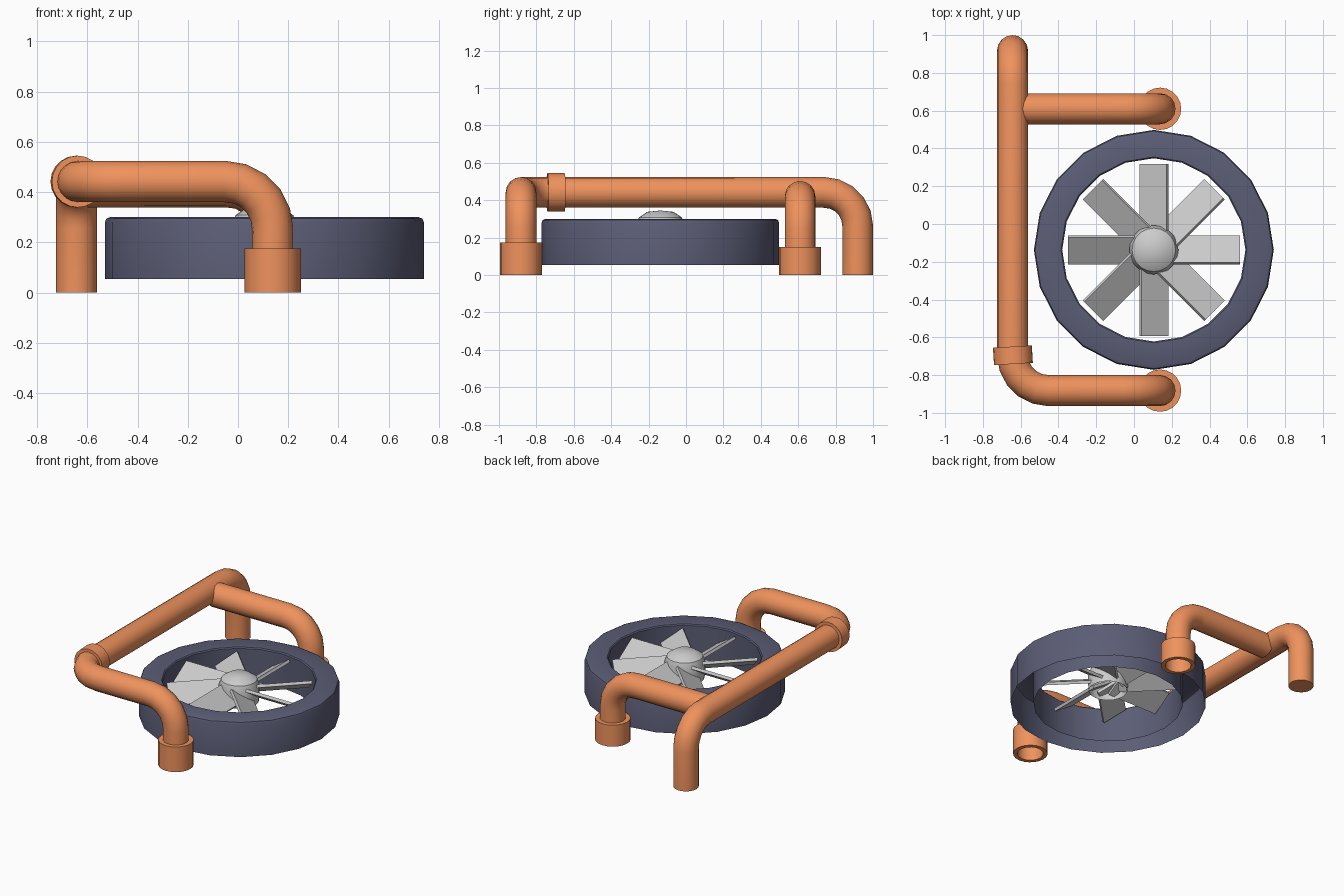
import bpy, bmesh, math
from mathutils import Vector, Matrix

if "Cube" in bpy.data.objects:
    bpy.data.objects.remove(bpy.data.objects["Cube"])


def material(name, rgb):
    m = bpy.data.materials.new(name)
    m.diffuse_color = (*rgb, 1)
    m.use_nodes = True
    m.node_tree.nodes["Principled BSDF"].inputs["Base Color"].default_value = m.diffuse_color
    return m


ORANGE = material("orange_paint", (0.87, 0.29, 0.11))
SLATE = material("slate_metal", (0.105, 0.11, 0.18))


def finish(obj, mat=None, angle=35):
    if mat:
        obj.data.materials.append(mat)
    bpy.ops.object.select_all(action='DESELECT')
    obj.select_set(True)
    bpy.context.view_layer.objects.active = obj
    bpy.ops.object.shade_smooth_by_angle(angle=math.radians(angle))
    return obj


def add_mesh(name, bm):
    me = bpy.data.meshes.new(name)
    bm.to_mesh(me)
    bm.free()
    obj = bpy.data.objects.new(name, me)
    bpy.context.collection.objects.link(obj)
    return obj


def lathe(name, profile, loc, n, mat=None, rot=(0, 0, 0)):
    """Spin an (r, z) profile about z; profile runs bottom-outside to top-inside."""
    bm = bmesh.new()
    rings = [[bm.verts.new((r * math.cos(k * math.tau / n), r * math.sin(k * math.tau / n), z))
              for k in range(n)] for r, z in profile]
    for a, b in zip(rings, rings[1:]):
        for i in range(n):
            j = (i + 1) % n
            bm.faces.new((a[i], a[j], b[j], b[i]))
    bmesh.ops.remove_doubles(bm, verts=bm.verts, dist=1e-5)
    obj = add_mesh(name, bm)
    obj.location, obj.rotation_euler = loc, rot
    return finish(obj, mat)


def rounded_path(points, radius, steps=5):
    """Replace the right-angle corners of a path by short arcs."""
    pts = [Vector(p) for p in points]
    out = [pts[0]]
    for p, c, q in zip(pts, pts[1:], pts[2:]):
        u, v = (p - c).normalized(), (q - c).normalized()
        centre = c + (u + v) * radius
        for k in range(steps + 1):
            t = k / steps * math.pi / 2
            out.append(centre - v * radius * math.cos(t) - u * radius * math.sin(t))
    return out + [pts[-1]]


def pipe(name, points, bend, r=0.082, n=16):
    """Sweep a circle along a rounded path, with capped ends."""
    path = rounded_path(points, bend)
    bm = bmesh.new()
    rings = []
    d = (path[1] - path[0]).normalized()
    side = d.orthogonal().normalized()
    for i, p in enumerate(path):
        d0 = (p - path[max(i - 1, 0)]).normalized()
        d1 = (path[min(i + 1, len(path) - 1)] - p).normalized()
        new = (d0 + d1).normalized()
        side = d.rotation_difference(new) @ side
        d = new
        up = d.cross(side)
        rings.append([bm.verts.new(p + r * (side * math.cos(k * math.tau / n) + up * math.sin(k * math.tau / n)))
                      for k in range(n)])
    for a, b in zip(rings, rings[1:]):
        for i in range(n):
            j = (i + 1) % n
            bm.faces.new((a[i], a[j], b[j], b[i]))
    bm.faces.new(rings[0][::-1])
    bm.faces.new(rings[-1])
    bmesh.ops.recalc_face_normals(bm, faces=bm.faces)
    return finish(add_mesh(name, bm), ORANGE)


# Pipework: long pipe, front elbow pipe, back branch
MX, LEG_X, FY, BY, Z = -0.643, 0.138, -0.882, 0.61, 0.442
pipe("main_pipe", [(MX, -0.68, Z), (MX, 0.918, Z), (MX, 0.918, 0)], 0.18)
pipe("front_pipe", [(MX, -0.66, Z), (MX, FY, Z), (LEG_X, FY, Z), (LEG_X, FY, 0.1)], 0.19)
pipe("back_pipe", [(-0.6, BY, 0.421), (LEG_X, BY, 0.421), (LEG_X, BY, 0.1)], 0.18)


# Pipe collars: hollow sockets at the feet, a sleeve at the elbow
def socket(name, y, h):
    lathe(name, [(0.084, 0.1), (0.084, 0), (0.112, 0), (0.112, h), (0.078, h)],
          (LEG_X, y, 0), 20, ORANGE)


socket("front_foot_collar", FY, 0.175)
socket("back_foot_collar", BY, 0.15)
lathe("elbow_collar", [(0.08, -0.046), (0.103, -0.046), (0.103, 0.046), (0.08, 0.046)],
      (MX + 0.002, -0.695, Z), 20, ORANGE, (math.pi / 2, 0, 0.06))

# Fan housing: twenty-sided ring, open underneath
FAN = Vector((0.105, -0.137, 0))
lathe("fan_housing", [(0.635, 0.055), (0.635, 0.28), (0.629, 0.294), (0.615, 0.3),
                      (0.492, 0.3), (0.485, 0.293), (0.485, 0.055)], FAN, 20, SLATE)

# Fan hub
lathe("fan_hub", [(0.125, 0.155), (0.13, 0.2), (0.13, 0.265), (0.115, 0.308),
                  (0.07, 0.338), (0, 0.345)], FAN, 20)

# Fan blades: eight pitched slabs
bm = bmesh.new()
for k in range(8):
    m = (Matrix.Translation(FAN + Vector((0, 0, 0.232))) @ Matrix.Rotation(k * math.pi / 4, 4, 'Z')
         @ Matrix.Translation((0.26, 0, 0)) @ Matrix.Rotation(math.radians(-33), 4, 'X')
         @ Matrix.Diagonal((0.39, 0.17, 0.02, 1)))
    bmesh.ops.create_cube(bm, size=1, matrix=m)
add_mesh("fan_blades", bm)
